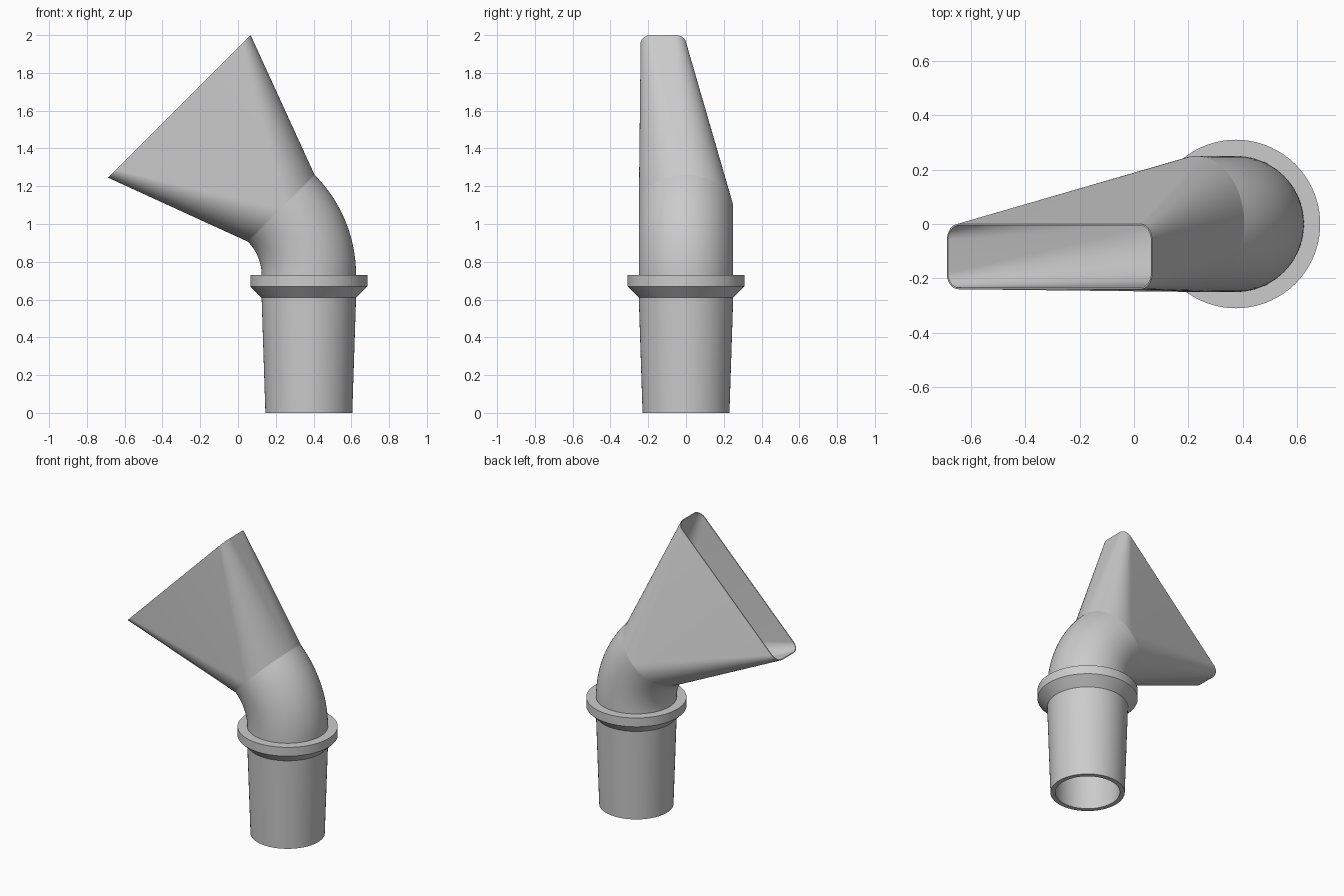
import bpy, bmesh
from math import cos, sin, pi, radians
from mathutils import Vector

cube = bpy.data.objects.get("Cube")
if cube:
    bpy.data.objects.remove(cube)

grey = bpy.data.materials.new("plain grey")
grey.use_nodes = True
tone = (0.6, 0.6, 0.6, 1)
grey.diffuse_color = tone
grey.node_tree.nodes["Principled BSDF"].inputs["Base Color"].default_value = tone

QUARTER = 18            # steps per quarter turn
TUBE_X, COLLAR_TOP = 0.375, 0.73
RADIUS, BORE, BEND = 0.25, 0.22, 0.5
Y = Vector((0, 1, 0))


def ring(centre, tilt, radius, half_u=0, half_v=0):
    """Rounded rectangle, or a circle when both half sizes are zero."""
    u = Vector((cos(tilt), 0, sin(tilt)))
    points = []
    for q in range(4):
        su = 1 if q in (0, 3) else -1
        sv = 1 if q < 2 else -1
        for k in range(QUARTER + 1):
            t = (q + k / QUARTER) * pi / 2
            points.append(centre + u * (su * half_u + radius * cos(t))
                          + Y * (sv * half_v + radius * sin(t)))
    return points


def skin(name, *chains):
    """Join each chain of rings with faces."""
    bm = bmesh.new()
    for chain in chains:
        rows = [[bm.verts.new(p) for p in r] for r in chain]
        for a, b in zip(rows, rows[1:]):
            for i in range(len(a)):
                j = (i + 1) % len(a)
                bm.faces.new((a[i], a[j], b[j], b[i]))
    bmesh.ops.remove_doubles(bm, verts=bm.verts, dist=1e-5)
    mesh = bpy.data.meshes.new(name)
    bm.to_mesh(mesh)
    bm.free()
    mesh.materials.append(grey)
    obj = bpy.data.objects.new(name, mesh)
    bpy.context.collection.objects.link(obj)
    bpy.ops.object.select_all(action="DESELECT")
    obj.select_set(True)
    bpy.context.view_layer.objects.active = obj
    bpy.ops.object.shade_smooth_by_angle(angle=radians(30))
    return obj


# Tapered spigot with its collar, from the bore round to the collar top
profile = [(BORE, COLLAR_TOP), (0.2, 0), (0.23, 0), (RADIUS, 0.61),
           (0.31, 0.67), (0.31, COLLAR_TOP), (BORE, COLLAR_TOP)]
skin("spigot_and_collar",
     [ring(Vector((TUBE_X, 0, z)), 0, r) for r, z in profile])

# Elbow, an eighth of a turn
pivot = Vector((TUBE_X - BEND, 0, COLLAR_TOP))


def bend_point(a):
    return pivot + BEND * Vector((cos(a), 0, sin(a)))


angles = [pi / 4 * i / 20 for i in range(21)]
skin("elbow",
     [ring(bend_point(a), a, RADIUS) for a in angles],
     [ring(bend_point(a), a, BORE) for a in reversed(angles)])

# Flared hood, from the round tube to an offset slot mouth
tilt, wall = pi / 4, 0.006
base = bend_point(tilt)
mouth = base + 0.763 * Vector((-sin(tilt), 0, cos(tilt))) - 0.12 * Y
corner, half_u, half_v = 0.06, 0.474, 0.06
skin("hood", [ring(base, tilt, RADIUS),
              ring(mouth, tilt, corner, half_u, half_v),
              ring(mouth, tilt, corner - wall, half_u, half_v),
              ring(base, tilt, BORE)])
